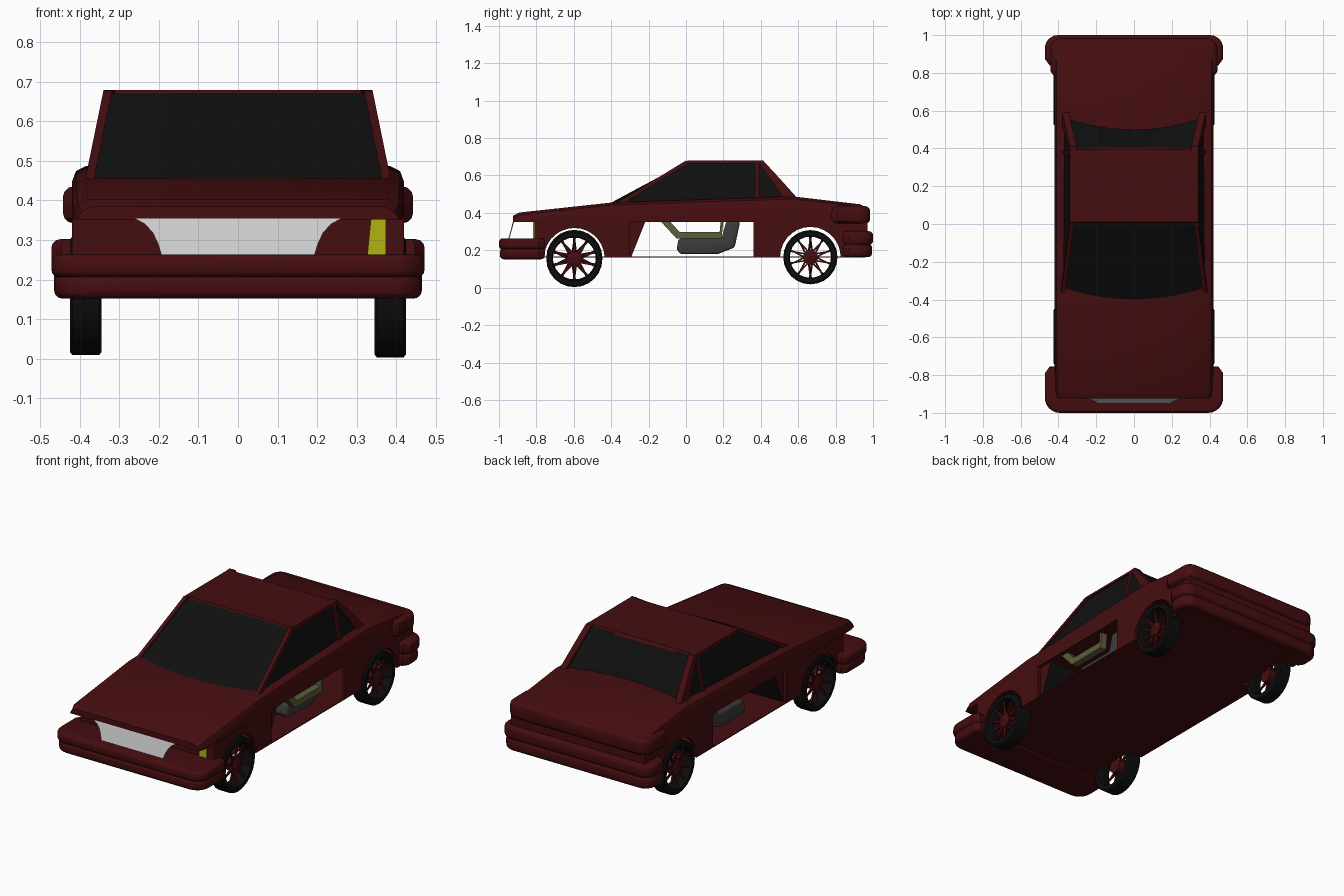
import bpy, bmesh, math
from mathutils import Vector, Matrix

cube = bpy.data.objects.get("Cube")
if cube:
    bpy.data.objects.remove(cube, do_unlink=True)


def material(name, rgb):
    m = bpy.data.materials.new(name)
    m.use_nodes = True
    m.diffuse_color = (*rgb, 1)
    m.node_tree.nodes["Principled BSDF"].inputs["Base Color"].default_value = (*rgb, 1)
    return m


RED = material("dark red paint", (0.06, 0.004, 0.005))
GLASS = material("black glass", (0.005, 0.005, 0.005))
RUBBER = material("black rubber", (0.004, 0.004, 0.004))
SILVER = material("silver", (0.62, 0.62, 0.62))
YELLOW = material("yellow lamp", (0.45, 0.44, 0.006))
GREY = material("grey fabric", (0.045, 0.045, 0.047))
OLIVE = material("olive trim", (0.11, 0.11, 0.045))
parts = []


def finish(name, bm, mat):
    bmesh.ops.recalc_face_normals(bm, faces=bm.faces)
    me = bpy.data.meshes.new(name)
    bm.to_mesh(me)
    bm.free()
    me.materials.append(mat)
    ob = bpy.data.objects.new(name, me)
    bpy.context.collection.objects.link(ob)
    parts.append(ob)
    return ob


def loft(bm, rings):
    """Skin a list of equal rings and cap both ends."""
    vs = [[bm.verts.new(p) for p in r] for r in rings]
    n = len(vs[0])
    for a, b in zip(vs, vs[1:]):
        for i in range(n):
            bm.faces.new((a[i], a[(i + 1) % n], b[(i + 1) % n], b[i]))
    bm.faces.new(vs[0])
    bm.faces.new(vs[-1])


def bevel_sharp(bm, width, segments=3):
    bmesh.ops.recalc_face_normals(bm, faces=bm.faces)
    edges = [e for e in bm.edges if e.calc_face_angle(0) > 0.7]
    bmesh.ops.bevel(bm, geom=edges, offset=width, segments=segments,
                    profile=0.5, affect='EDGES', clamp_overlap=True)


def side_prism(name, pts, x0, x1, mat, both=True, bevel=0):
    """Extrude a (y, z) outline along x; x0 and x1 may be functions of z."""
    f0 = x0 if callable(x0) else lambda z: x0
    f1 = x1 if callable(x1) else lambda z: x1
    bm = bmesh.new()
    for s in ((1, -1) if both else (1,)):
        loft(bm, [[(s * f(z), y, z) for y, z in pts] for f in (f0, f1)])
    if bevel:
        bevel_sharp(bm, bevel)
    return finish(name, bm, mat)


def box(name, x, y, z, mat, both=False):
    return side_prism(name, [(y[0], z[0]), (y[1], z[0]), (y[1], z[1]), (y[0], z[1])],
                      x[0], x[1], mat, both)


def arc(cy, cz, r, a0, a1, n=14):
    return [(cy + r * math.cos(math.radians(a0 + (a1 - a0) * i / n)),
             cz + r * math.sin(math.radians(a0 + (a1 - a0) * i / n))) for i in range(n + 1)]


# Upper body: cross-sections lofted from nose to tail
rings = []
for y, top, w in ((-.925, .385, .405), (-.89, .402, .415), (-.40, .455, .42), (.10, .472, .42),
                  (.58, .487, .42), (.93, .446, .42), (.972, .425, .415)):
    half = [(w, .352), (w, max(.356, top - .04)), (w - .01, max(.36, top - .013)), (w - .035, top)]
    rings.append([(x, y, z) for x, z in half] + [(-x, y, z) for x, z in reversed(half)])
bm = bmesh.new()
loft(bm, rings)
finish("upper_body", bm, RED)

# Lower side walls with wheel arches; the door gap lies between them
side_prism("front_fender", [(-.81, .354), (-.81, .165)] + arc(-.597, .157, .162, 177, 3)
           + [(-.30, .165), (-.30, .354)], .40, .42, RED)
side_prism("rear_fender", [(.36, .354), (.36, .165)] + arc(.665, .163, .162, 179, 1)
           + [(.97, .165), (.97, .354)], .40, .42, RED)

# Floor with wheel notches, bulkhead and tail panel
box("floor_centre", (-.335, .335), (-.93, .96), (.161, .167), RED)
for i, (y0, y1) in enumerate(((-.93, -.755), (-.44, .505), (.825, .96))):
    box("floor_side_%d" % i, (.335, .42), (y0, y1), (.161, .167), RED, True)
box("front_bulkhead", (-.41, .41), (-.81, -.80), (.165, .354), RED)
box("tail_panel", (-.415, .415), (.95, .97), (.165, .354), RED)


# Bumpers and tail band: rounded slabs across the car
def slab(name, w, y_end, y_in, z0, z1, r, soft):
    d = 1 if y_end > y_in else -1
    corner = [(w - r + r * math.cos(t), y_end - d * r + d * r * math.sin(t))
              for t in [math.pi / 12 * i for i in range(7)]]
    half = [(w - .025, y_in), (w, y_in + d * .035)] + corner
    outline = half + [(-x, y) for x, y in reversed(half)]
    bm = bmesh.new()
    loft(bm, [[(x, y, z) for x, y in outline] for z in (z0, z1)])
    bmesh.ops.recalc_face_normals(bm, faces=bm.faces)
    edges = [e for e in bm.edges if e.calc_face_angle(0) > .7
             and abs(e.verts[0].co.z - e.verts[1].co.z) < .001]
    bmesh.ops.bevel(bm, geom=edges, offset=soft, segments=3, profile=.5, affect='EDGES')
    finish(name, bm, RED)


slab("front_bumper_lower", .465, -.995, -.755, .152, .212, .08, .02)
slab("front_bumper_upper", .472, -1.0, -.755, .205, .264, .08, .02)
slab("rear_bumper_lower", .465, .995, .84, .163, .235, .07, .022)
slab("rear_bumper_upper", .472, 1.0, .84, .228, .302, .07, .022)
slab("tail_band", .443, .985, .775, .342, .436, .06, .028)

# Grille: thin leaning plate with curved ends
half = [(.26, .354), (.235, .340), (.215, .318), (.202, .290), (.193, .260)]
bm = bmesh.new()
loft(bm, [[(x, -.925 - (.354 - z) * .27 + o, z)
           for x, z in half + [(-x, z) for x, z in reversed(half)]] for o in (0, .006)])
finish("grille", bm, SILVER)

# Single lamp on the left, recessed under the hood
bm = bmesh.new()
loft(bm, [[(.327, y, .262), (.374, y, .262), (.374, y, .352), (.336, y, .352)]
          for y in (-.818, -.810)])
finish("left_lamp", bm, YELLOW)


# Cabin: the sides lean inward with height
def lean(off):
    return lambda z: .385 - (z - .46) * .205 + off


side_prism("side_windows", [(-.35, .44), (0, .668), (.40, .668), (.53, .47), (.53, .44)],
           lean(-.012), lean(-.018), GLASS)
side_prism("front_pillar", [(-.385, .445), (-.345, .445), (.012, .664), (0, .68)],
           lean(0), lean(-.022), RED)
side_prism("roof_rail", [(-.005, .678), (.01, .664), (.405, .664), (.41, .678)],
           lean(0), lean(-.03), RED)
side_prism("middle_pillar", [(.37, .47), (.39, .47), (.39, .67), (.37, .67)],
           lean(0), lean(-.022), RED)
side_prism("rear_pillar", [(.385, .68), (.412, .68), (.50, .585), (.598, .476), (.525, .476),
                           (.405, .645)], lean(0), lean(-.035), RED)
side_prism("roof", [(0, .664), (.01, .68), (.395, .68), (.405, .664)], -.338, .338, RED, False)


def screen(name, top_w, top_y, base_w, mid_y, sweep, base_z):
    """Ruled glass from a straight top edge to a curved base."""
    bm = bmesh.new()
    n = 12
    rows = []
    for i in range(n + 1):
        t = -1 + 2 * i / n
        rows.append((bm.verts.new((t * top_w, top_y, .672)),
                     bm.verts.new((t * base_w, mid_y + sweep * t * t, base_z))))
    for a, b in zip(rows, rows[1:]):
        bm.faces.new((a[0], b[0], b[1], a[1]))
    finish(name, bm, GLASS)


screen("windshield", .335, .005, .378, -.405, .06, .452)
screen("rear_window", .325, .40, .37, .505, .07, .472)

# Interior seen through the door gaps
side_prism("dashboard", [(-.305, .166), (-.30, .354), (-.222, .354), (-.297, .166)],
           -.40, .40, RED, False)
side_prism("dashboard_face", [(-.297, .166), (-.222, .354), (-.217, .354), (-.292, .166)],
           -.40, .40, GLASS, False)
side_prism("seats", [(-.05, .205), (-.03, .18), (.17, .18), (.26, .215), (.29, .354),
                     (.215, .354), (.19, .262), (-.04, .262)], .10, .34, GREY, True, .012)
side_prism("left_door_armrest", [(-.135, .354), (-.05, .262), (.19, .262), (.20, .354),
                                 (.185, .354), (.18, .298), (-.035, .298), (-.085, .354)],
           .355, .395, OLIVE, False)


# Wheels: open tyre ring, thin rim, hub and crossed spokes
def ring_solid(name, cx, cy, cz, profile, mat, n=24):
    bm = bmesh.new()
    vs = [[bm.verts.new((cx + x, cy + r * math.cos(a), cz + r * math.sin(a))) for x, r in profile]
          for a in [2 * math.pi * i / n for i in range(n)]]
    m = len(profile)
    for i in range(n):
        a, b = vs[i], vs[(i + 1) % n]
        for j in range(m):
            bm.faces.new((a[j], a[(j + 1) % m], b[(j + 1) % m], b[j]))
    finish(name, bm, mat)


def wheel(label, s, cy, cz, r):
    cx = s * .385
    ring_solid(label + "_tyre", cx, cy, cz, [(-.04, r - .008), (-.034, r), (.034, r), (.04, r - .008),
               (.04, r - .03), (.03, r - .035), (-.03, r - .035), (-.04, r - .03)], RUBBER)
    ring_solid(label + "_hub", cx, cy, cz, [(s * -.02, .002), (s * -.02, .04), (s * .025, .04),
               (s * .032, .025), (s * .032, .002)], RED, 16)
    bm = bmesh.new()
    for i in range(10):
        for lean_dir in (-1, 1):
            a = 2 * math.pi * i / 10
            b = a + lean_dir * .34
            p = Vector((cx + s * .018, cy + .03 * math.cos(a), cz + .03 * math.sin(a)))
            q = Vector((cx + s * .026, cy + (r - .032) * math.cos(b), cz + (r - .032) * math.sin(b)))
            d = q - p
            mat = (Matrix.Translation((p + q) / 2) @ d.to_track_quat('Z', 'X').to_matrix().to_4x4()
                   @ Matrix.Diagonal((.008, .008, d.length, 1)))
            bmesh.ops.create_cube(bm, size=1, matrix=mat)
    finish(label + "_spokes", bm, RED)


for side, s in (("left", 1), ("right", -1)):
    wheel("front_" + side, s, -.597, .153 if s > 0 else .159, .150)
    wheel("rear_" + side, s, .665, .163, .145)

# Smooth curved surfaces, keep hard edges crisp
bpy.ops.object.select_all(action='DESELECT')
for ob in parts:
    ob.select_set(True)
bpy.context.view_layer.objects.active = parts[0]
bpy.ops.object.shade_smooth_by_angle(angle=math.radians(30))
